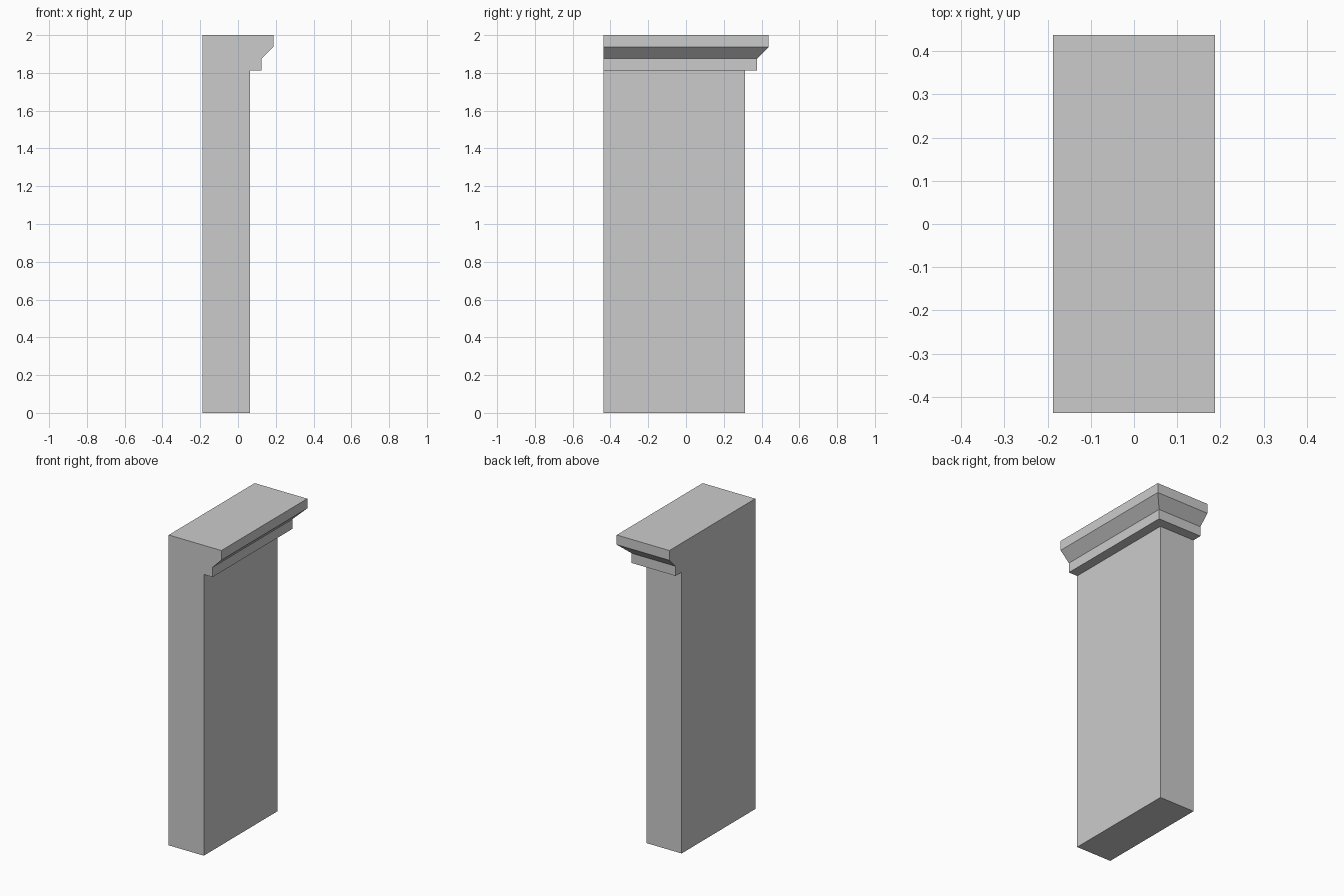
import bpy, bmesh, math

if "Cube" in bpy.data.objects:
    bpy.data.objects.remove(bpy.data.objects["Cube"])

# Two flush sides (-x, -y); the moulding projects on +x and +y
X0, Y0 = -0.1875, -0.4375
SHAFT_X, SHAFT_Y = 0.0625, 0.3125

# Moulding profile: (projection, height)
PROFILE = [(0, 0), (0, 1.8125), (0.0625, 1.8125),
           (0.0625, 1.875), (0.125, 1.9375), (0.125, 2.0)]

bm = bmesh.new()


def ring(offset, z):
    x1, y1 = SHAFT_X + offset, SHAFT_Y + offset
    return [bm.verts.new((x, y, z))
            for x, y in ((X0, Y0), (x1, Y0), (x1, y1), (X0, y1))]


# Pillar shaft and mitred cornice, lofted through the profile
rings = [ring(o, z) for o, z in PROFILE]
for a, b in zip(rings, rings[1:]):
    for i in range(4):
        j = (i + 1) % 4
        bm.faces.new((a[i], a[j], b[j], b[i]))
bm.faces.new(rings[0][::-1])
bm.faces.new(rings[-1])

# Clean into one closed solid with plain flush sides
bmesh.ops.remove_doubles(bm, verts=bm.verts, dist=1e-5)
bmesh.ops.dissolve_degenerate(bm, edges=bm.edges, dist=1e-5)
bmesh.ops.dissolve_limit(bm, angle_limit=math.radians(1),
                         verts=bm.verts, edges=bm.edges)
bmesh.ops.recalc_face_normals(bm, faces=bm.faces)

mesh = bpy.data.meshes.new("corner_pillar")
bm.to_mesh(mesh)
bm.free()
bpy.context.collection.objects.link(bpy.data.objects.new("corner_pillar", mesh))
